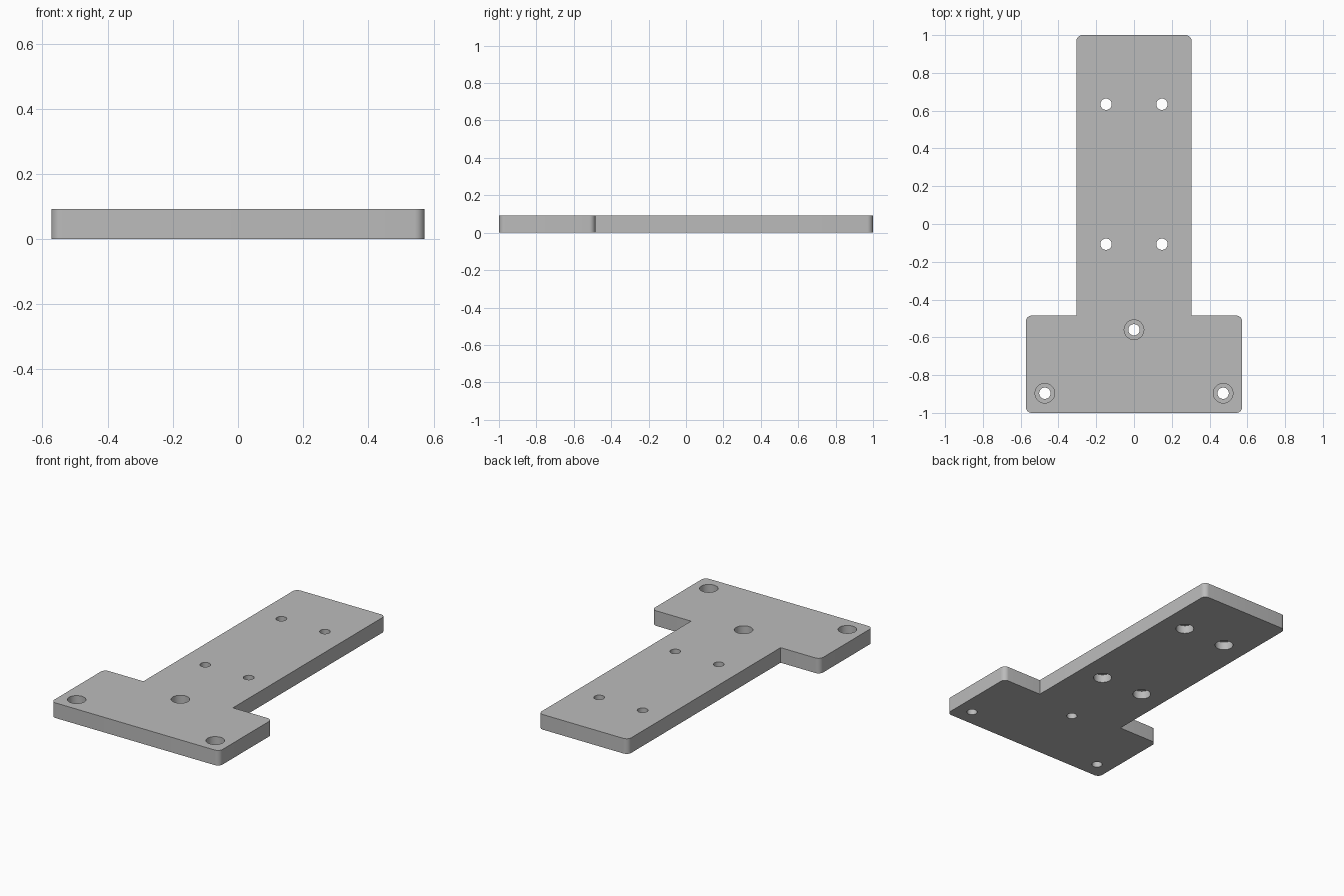
import bpy, bmesh, math
from mathutils import Vector

cube = bpy.data.objects.get("Cube")
if cube:
    bpy.data.objects.remove(cube, do_unlink=True)

THICK = 0.093
BORE_DEPTH = 0.05
HOLE_R, BORE_R = 0.03, 0.052
CORNER_R = 0.032

grey = bpy.data.materials.new("plain grey")
grey.use_nodes = True
colour = (0.5, 0.5, 0.5, 1)
grey.diffuse_color = colour
grey.node_tree.nodes["Principled BSDF"].inputs["Base Color"].default_value = colour


def make_object(name, bm):
    bmesh.ops.recalc_face_normals(bm, faces=bm.faces)
    mesh = bpy.data.meshes.new(name)
    bm.to_mesh(mesh)
    bm.free()
    mesh.materials.append(grey)
    obj = bpy.data.objects.new(name, mesh)
    bpy.context.collection.objects.link(obj)
    return obj


# T-shaped plate: half outline mirrored, outer corners rounded
half = [(0.573, -1), (0.573, -0.485), (0.305, -0.485), (0.305, 1)]
outline = half + [(-x, y) for x, y in reversed(half)]
points = []
for i, corner in enumerate(outline):
    x, y = corner
    if abs(x) < 0.4 and y < 0:          # inner corners stay sharp
        points.append(corner)
        continue
    p = Vector(corner)
    a = (Vector(outline[i - 1]) - p).normalized() * CORNER_R
    b = (Vector(outline[(i + 1) % len(outline)]) - p).normalized() * CORNER_R
    for k in range(9):
        t = k / 8 * math.pi / 2
        points.append(p + a * (1 - math.sin(t)) + b * (1 - math.cos(t)))
bm = bmesh.new()
base = bm.faces.new([bm.verts.new((p[0], p[1], 0)) for p in points])
top = bmesh.ops.extrude_face_region(bm, geom=[base])["geom"]
bmesh.ops.translate(bm, vec=(0, 0, THICK),
                    verts=[v for v in top if isinstance(v, bmesh.types.BMVert)])
plate = make_object("mounting_plate", bm)


# Stepped hole cutters: a through hole with a wider bore from one side
def add_cutter(bm, x, y, from_top):
    n, over = 40, 0.05
    if from_top:
        steps = [(HOLE_R, -over), (HOLE_R, THICK - BORE_DEPTH),
                 (BORE_R, THICK - BORE_DEPTH), (BORE_R, THICK + over)]
    else:
        steps = [(BORE_R, -over), (BORE_R, BORE_DEPTH),
                 (HOLE_R, BORE_DEPTH), (HOLE_R, THICK + over)]
    rings = [[bm.verts.new((x + r * math.cos(math.tau * i / n),
                            y + r * math.sin(math.tau * i / n), z))
              for i in range(n)] for r, z in steps]
    for lo, hi in zip(rings, rings[1:]):
        for i in range(n):
            j = (i + 1) % n
            bm.faces.new((lo[i], lo[j], hi[j], hi[i]))
    bm.faces.new(rings[0][::-1])
    bm.faces.new(rings[-1])


bm = bmesh.new()
add_cutter(bm, 0, -0.56, True)
for side in (-1, 1):
    add_cutter(bm, side * 0.472, -0.896, True)
    for y in (-0.107, 0.634):
        add_cutter(bm, side * 0.148, y, False)
cutter = make_object("hole_cutter", bm)
cutter.hide_render = True

# Cut the holes, then drop the cutter
cut = plate.modifiers.new("holes", "BOOLEAN")
cut.operation = "DIFFERENCE"
cut.solver = "EXACT"
cut.object = cutter
bpy.ops.object.select_all(action="DESELECT")
plate.select_set(True)
bpy.context.view_layer.objects.active = plate
bpy.ops.object.modifier_apply(modifier=cut.name)
bpy.data.objects.remove(cutter, do_unlink=True)
bpy.ops.object.shade_smooth_by_angle(angle=math.radians(30))
